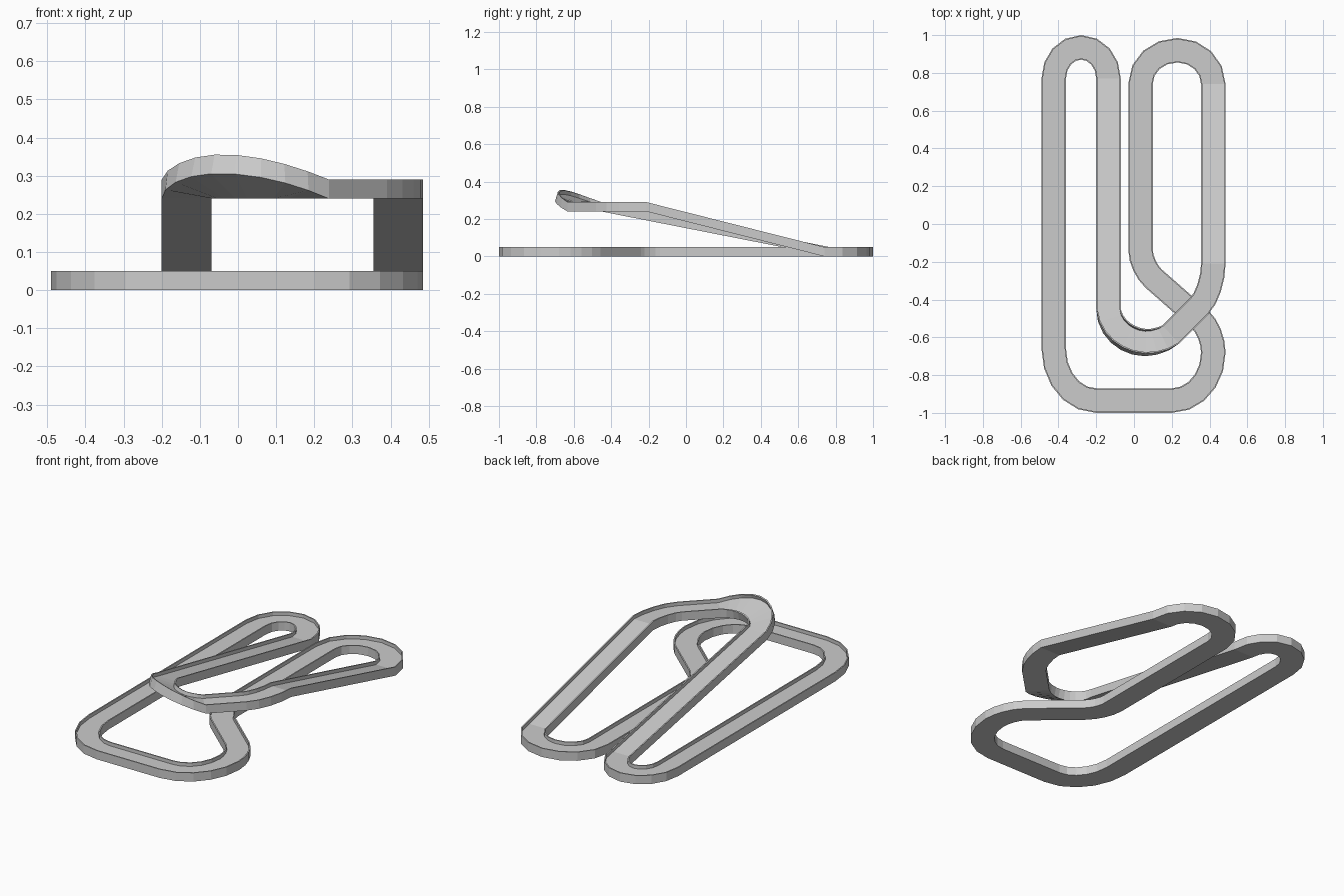
import bpy, bmesh, math
from mathutils import Vector

if "Cube" in bpy.data.objects:
    bpy.data.objects.remove(bpy.data.objects["Cube"])

HALF = 0.065      # half width of the track
BANK = 0.066      # highest lift of the outside edge in the banked turn
LIP = 0.007       # thickness of the side walls
FLOOR, TOP = 0.03, 0.05
K = 0.5523

# U-shaped cross-section: (sideways, height)
section = [(-HALF, 0), (HALF, 0), (HALF, TOP), (HALF - LIP, TOP),
           (HALF - LIP, FLOOR), (LIP - HALF, FLOOR), (LIP - HALF, TOP), (-HALF, TOP)]

# Turns of the centre line: start, corner, end, height, steps, bank phase range.
# Straights and ramps run between one turn's end and the next one's start.
turns = [
    # left hairpin at the back
    ((-.425, .77), (-.425, .935), (-.28, .935), 0, 4, 0, 0),
    ((-.28, .935), (-.135, .935), (-.135, .77), 0, 4, 0, 0),
    # raised banked turn
    ((-.135, -.45), (-.135, -.635), (.06, -.635), .24, 6, 0, .68),
    ((.06, -.635), (.14, -.635), (.195, -.585), .24, 3, .68, 1),
    ((.345, -.435), (.42, -.36), (.42, -.21), .24, 4, 0, 0),
    # right hairpin at the back
    ((.42, .74), (.42, .92), (.23, .92), 0, 4, 0, 0),
    ((.23, .92), (.035, .92), (.035, .745), 0, 4, 0, 0),
    # bend under the bridge
    ((.035, -.14), (.035, -.228), (.105, -.29), 0, 4, 0, 0),
    ((.35, -.505), (.42, -.567), (.42, -.68), 0, 4, 0, 0),
    # front corners
    ((.42, -.68), (.42, -.935), (.2, -.935), 0, 5, 0, 0),
    ((-.2, -.935), (-.425, -.935), (-.425, -.66), 0, 5, 0, 0),
]


def stations():
    """Yield point, direction, height and bank along the whole lap."""
    last = None
    for a, c, b, z, n, s0, s1 in turns:
        a, c, b = Vector(a), Vector(c), Vector(b)
        h1, h2 = a.lerp(c, K), b.lerp(c, K)
        for i in range(n + 1):
            t = i / n
            w = 1 - t
            p = w**3 * a + 3 * w * w * t * h1 + 3 * w * t * t * h2 + t**3 * b
            d = w * w * (h1 - a) + 2 * w * t * (h2 - h1) + t * t * (b - h2)
            if last is not None and (p - last).length < 1e-4:
                continue
            last = p
            yield p, d.normalized(), z, BANK * math.sin(math.pi * (s0 + (s1 - s0) * t))


# Sweep the section around the closed lap
bm = bmesh.new()
rings = []
for p, d, z, bank in stations():
    side = Vector((d.y, -d.x))
    slope = bank / (2 * HALF)
    ring = []
    for u, h in section:
        q = p + side * (u - 0.7 * h * slope)
        ring.append(bm.verts.new((q.x, q.y, z + h + slope * (u + HALF))))
    rings.append(ring)

m = len(section)
for r0, r1 in zip(rings, rings[1:] + rings[:1]):
    for j in range(m):
        k = (j + 1) % m
        bm.faces.new((r0[j], r0[k], r1[k], r1[j]))
bmesh.ops.recalc_face_normals(bm, faces=bm.faces)

mesh = bpy.data.meshes.new("race_track")
bm.to_mesh(mesh)
bm.free()
bpy.context.collection.objects.link(bpy.data.objects.new("race_track", mesh))
